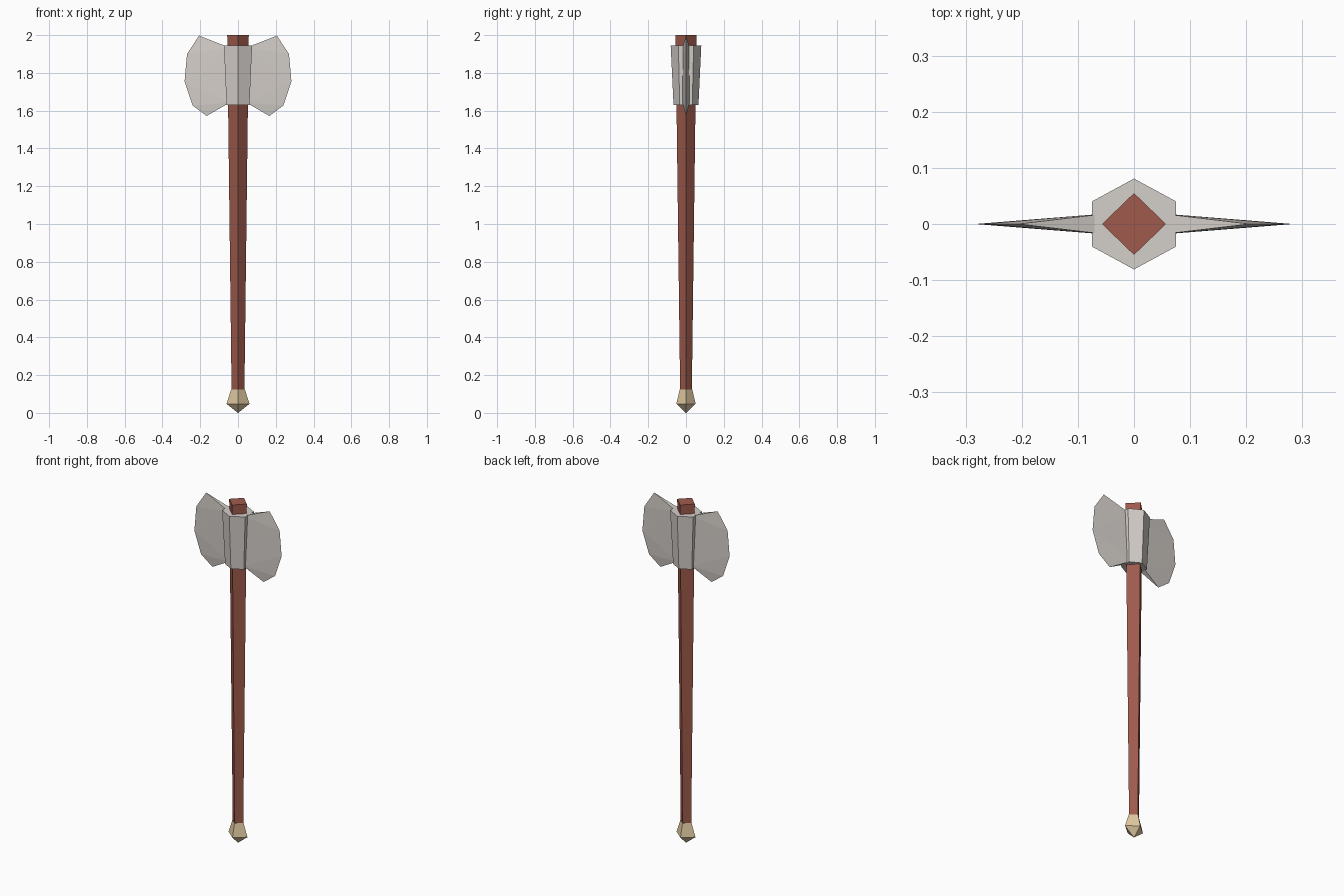
import bpy, math

if "Cube" in bpy.data.objects:
    bpy.data.objects.remove(bpy.data.objects["Cube"])


def material(name, rgb):
    m = bpy.data.materials.new(name)
    m.diffuse_color = (*[(c / 255) ** 2.2 for c in rgb], 1)
    m.use_nodes = True
    m.node_tree.nodes["Principled BSDF"].inputs["Base Color"].default_value = m.diffuse_color
    return m


wood = material("red_brown_wood", (158, 91, 78))
steel = material("pale_steel", (211, 205, 200))
brass = material("tan_metal", (222, 198, 158))


def add_mesh(name, verts, faces, mat):
    mesh = bpy.data.meshes.new(name)
    mesh.from_pydata(verts, [], faces)
    mesh.materials.append(mat)
    obj = bpy.data.objects.new(name, mesh)
    bpy.context.collection.objects.link(obj)
    return obj


def loft(name, sides, rings, mat, start=0.0):
    """Stack of polygon rings (z, x radius, y radius) with capped ends."""
    verts = []
    for z, rx, ry in rings:
        for i in range(sides):
            a = start + math.tau * i / sides
            verts.append((rx * math.cos(a), ry * math.sin(a), z))
    faces = [tuple(reversed(range(sides)))]
    for r in range(len(rings) - 1):
        for i in range(sides):
            a, b = r * sides + i, r * sides + (i + 1) % sides
            faces.append((a, b, b + sides, a + sides))
    faces.append(tuple(range(len(verts) - sides, len(verts))))
    return add_mesh(name, verts, faces, mat)


# Tapered four-sided handle
loft("handle", 4, [(0.12, 0.034, 0.031), (2.0, 0.057, 0.055)], wood)

# Pointed pommel
loft("pommel", 4, [(0.0, 0.001, 0.001), (0.048, 0.061, 0.051),
                   (0.125, 0.036, 0.033)], brass)

# Six-sided collar, slightly narrower at the bottom
loft("collar", 6, [(1.63, 0.07, 0.066), (1.944, 0.086, 0.081)], steel, math.pi / 6)

# Twin blades: thick root tapering to a sharp curved edge
edge = [(0.206, 1.997), (0.27, 1.90), (0.283, 1.754), (0.24, 1.627), (0.166, 1.572)]
for name, s in (("right_blade", 1), ("left_blade", -1)):
    verts = [(s * x, 0, z) for x, z in edge]
    verts += [(s * 0.045, y, z) for z in (1.934, 1.642) for y in (-0.019, 0.019)]
    faces = [(5, 0, 6), (7, 8, 4), (5, 6, 8, 7)]
    for top, low in ((5, 7), (6, 8)):
        side = [(top, 1, 0), (top, 2, 1), (top, low, 2), (low, 3, 2), (low, 4, 3)]
        faces += side if top == 5 else [f[::-1] for f in side]
    if s < 0:
        faces = [f[::-1] for f in faces]
    add_mesh(name, verts, faces, steel)
